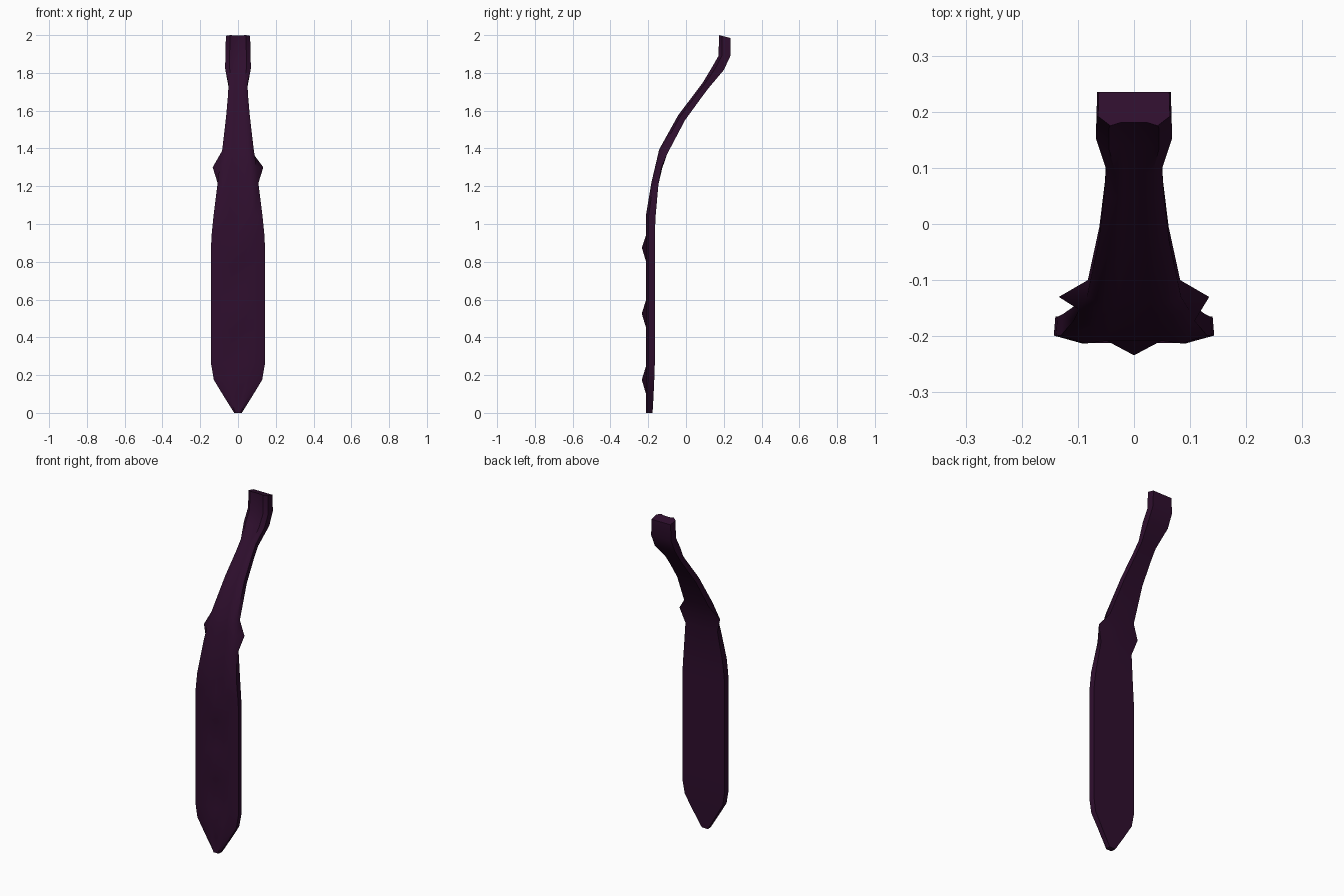
import bpy
import bmesh
import math

if "Cube" in bpy.data.objects:
    bpy.data.objects.remove(bpy.data.objects["Cube"], do_unlink=True)

# Single dark plum colour
plum = bpy.data.materials.new("dark plum")
colour = (0.028, 0.0045, 0.027, 1)
plum.use_nodes = True
plum.diffuse_color = colour
bsdf = plum.node_tree.nodes["Principled BSDF"]
bsdf.inputs["Base Color"].default_value = colour
bsdf.inputs["Roughness"].default_value = 0.8

# Rings from tip to top: front y, front z, back y, back z, half width
STEP = 0.0875
FRONT, BACK = -0.212, -0.165
rings = [(FRONT, 0, -0.177, 0, 0.02),
         (FRONT, STEP, -0.172, STEP, 0.075),
         (FRONT, 2 * STEP, -0.168, 2 * STEP, 0.128)]
rings += [(FRONT, i * STEP, BACK, i * STEP, 0.143) for i in range(3, 11)]
rings += [
    (-0.213, 0.95, BACK, 0.95, 0.139),
    (-0.213, 1.04, -0.161, 1.04, 0.13),
    (-0.183, 1.22, -0.146, 1.21, 0.108),
    (-0.163, 1.305, -0.126, 1.295, 0.098),
    (-0.142, 1.395, -0.1, 1.37, 0.084),
    (-0.042, 1.575, -0.005, 1.55, 0.063),
    (0.045, 1.69, 0.075, 1.66, 0.053),
    (0.09, 1.75, 0.12, 1.72, 0.05),
    (0.135, 1.825, 0.2, 1.815, 0.068),
    (0.172, 1.89, 0.235, 1.89, 0.067),
    (0.175, 2.0, 0.235, 1.985, 0.064),
]

# Cross-section: sideways fraction, depth from front to back
half = [(0.35, 0.1), (0.66, 0), (1, 0.28), (0.98, 1), (0.5, 1)]
section = [(0, 0.1)] + half + [(0, 1)] + [(-u, t) for u, t in reversed(half)]
n = len(section)

bm = bmesh.new()
grid = []
for fy, fz, by, bz, w in rings:
    grid.append([bm.verts.new((u * w, fy + (by - fy) * t, fz + (bz - fz) * t))
                 for u, t in section])
for low, high in zip(grid, grid[1:]):
    for j in range(n):
        k = (j + 1) % n
        bm.faces.new((low[j], low[k], high[k], high[j]))
bm.faces.new(list(reversed(grid[0])))
bm.faces.new(grid[-1])

# Three raised points down the front
for i in (2, 6, 10):
    grid[i][0].co.y = -0.234

# One spike on each side below the neck
for j, side in ((4, 1), (n - 4, -1)):
    grid[14][j].co = (side * 0.134, -0.13, 1.3)

bmesh.ops.recalc_face_normals(bm, faces=bm.faces)
mesh = bpy.data.meshes.new("necktie")
bm.to_mesh(mesh)
bm.free()
mesh.materials.append(plum)
necktie = bpy.data.objects.new("necktie", mesh)
bpy.context.collection.objects.link(necktie)

bpy.ops.object.select_all(action='DESELECT')
necktie.select_set(True)
bpy.context.view_layer.objects.active = necktie
bpy.ops.object.shade_smooth_by_angle(angle=math.radians(50))
